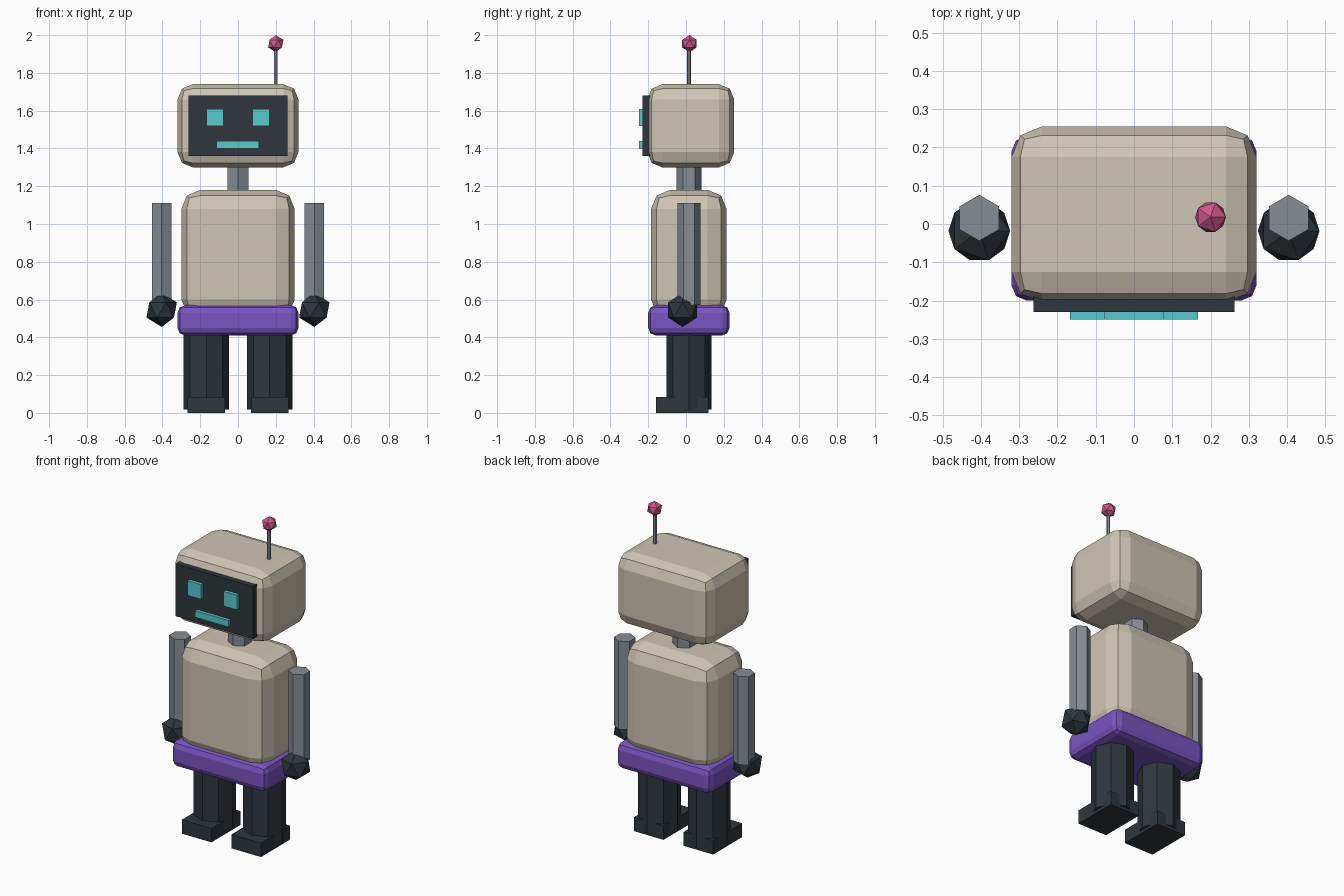
import bpy

default = bpy.data.objects.get("Cube")
if default:
    bpy.data.objects.remove(default, do_unlink=True)


def make_material(name, colour):
    mat = bpy.data.materials.new(name)
    mat.use_nodes = True
    rgba = (*colour, 1.0)
    mat.diffuse_color = rgba
    mat.node_tree.nodes["Principled BSDF"].inputs["Base Color"].default_value = rgba
    return mat


SHELL = make_material("warm beige", (0.62, 0.56, 0.46))
DARK = make_material("charcoal", (0.028, 0.037, 0.045))
METAL = make_material("steel grey", (0.24, 0.27, 0.30))
PURPLE = make_material("purple", (0.19, 0.09, 0.53))
GLOW = make_material("turquoise", (0.10, 0.59, 0.62))
PINK = make_material("pink", (0.62, 0.10, 0.25))

MID_Y = 0.016  # shared depth of the body's axis


def finish(name, mat):
    obj = bpy.context.object
    obj.name = obj.data.name = name
    obj.data.materials.append(mat)
    return obj


def box(name, mat, x, y, z, bevel=0):
    """Box spanning the (min, max) ranges, with optional two-step bevel."""
    spans = (x, y, z)
    bpy.ops.mesh.primitive_cube_add(size=1, location=[(a + b) / 2 for a, b in spans])
    obj = finish(name, mat)
    obj.scale = [b - a for a, b in spans]
    bpy.ops.object.transform_apply(location=False, rotation=False, scale=True)
    if bevel:
        mod = obj.modifiers.new("rounded edges", "BEVEL")
        mod.width = bevel
        mod.segments = 2
    return obj


def rod(name, mat, sides, radius, x, z):
    bpy.ops.mesh.primitive_cylinder_add(
        vertices=sides, radius=radius, depth=z[1] - z[0],
        location=(x, MID_Y, (z[0] + z[1]) / 2))
    return finish(name, mat)


def ball(name, mat, radius, location):
    bpy.ops.mesh.primitive_ico_sphere_add(subdivisions=1, radius=radius, location=location)
    return finish(name, mat)


# Body shells
box("head", SHELL, (-0.32, 0.32), (-0.205, 0.255), (1.30, 1.74), 0.08)
box("torso", SHELL, (-0.30, 0.30), (-0.185, 0.215), (0.50, 1.18), 0.10)
box("hips", PURPLE, (-0.32, 0.32), (-0.20, 0.23), (0.41, 0.57), 0.04)
rod("neck", METAL, 6, 0.065, 0, (1.14, 1.34))

# Face
box("face_screen", DARK, (-0.263, 0.263), (-0.23, -0.19), (1.36, 1.68))
box("mouth", GLOW, (-0.115, 0.11), (-0.25, -0.22), (1.40, 1.44))

# Antenna
rod("antenna_rod", METAL, 6, 0.011, 0.20, (1.70, 1.94))
ball("antenna_tip", PINK, 0.045, (0.20, 0.018, 1.955))

# Paired parts
for side, s in (("left", 1), ("right", -1)):
    eye = s * 0.122
    box(side + "_eye", GLOW, (eye - 0.045, eye + 0.045), (-0.25, -0.22), (1.52, 1.61))
    rod(side + "_arm", METAL, 6, 0.06, s * 0.404, (0.57, 1.11))
    ball(side + "_hand", DARK, 0.09, (s * 0.404, -0.018, 0.545))
    rod(side + "_leg", DARK, 8, 0.12, s * 0.168, (0.018, 0.46))
    foot = s * 0.168
    box(side + "_foot", DARK, (foot - 0.10, foot + 0.10), (-0.16, 0.12), (0, 0.085))
